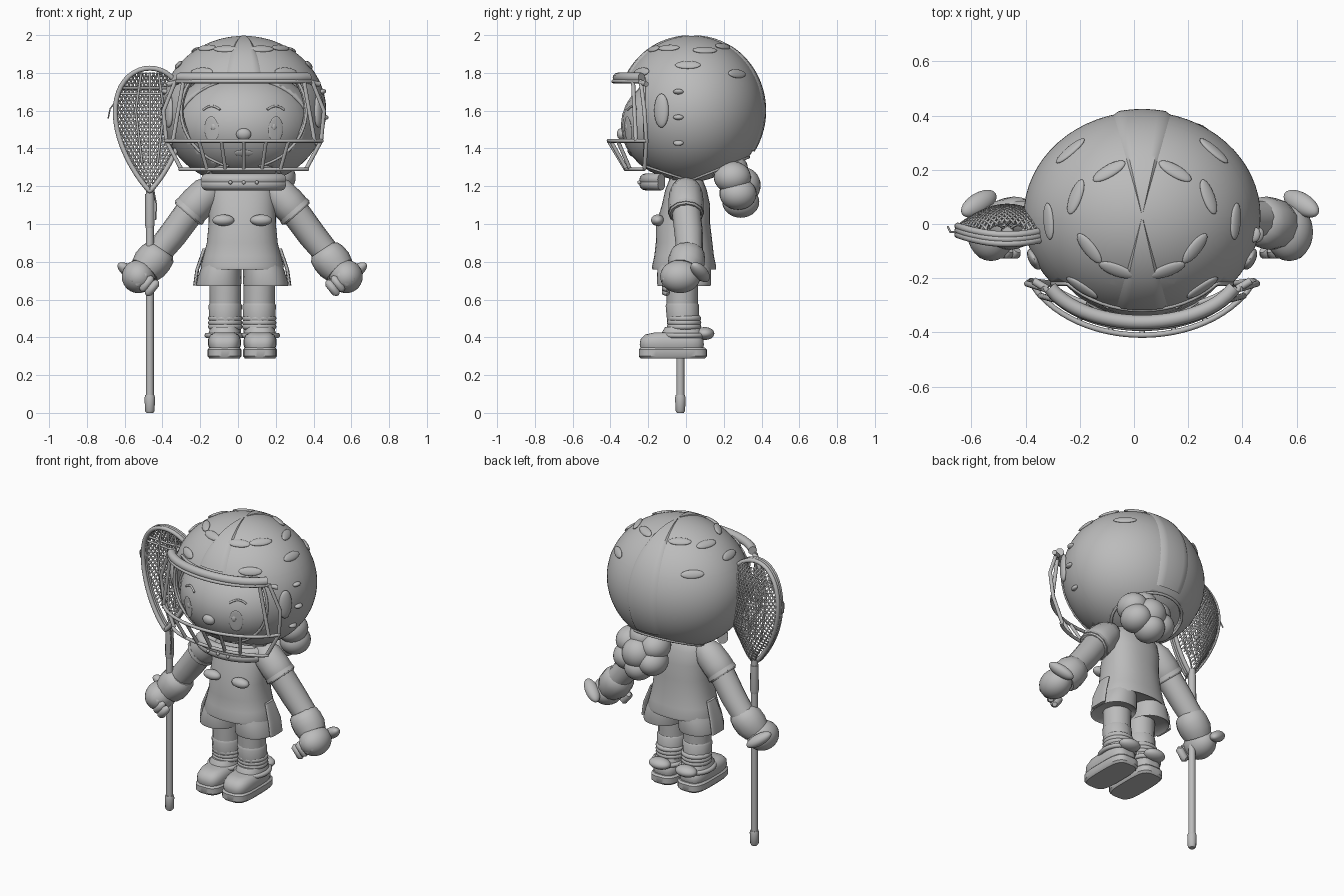
import bpy, bmesh
from math import sin, cos, pi, sqrt, acos, radians
from mathutils import Vector

cube = bpy.data.objects.get("Cube")
if cube:
    bpy.data.objects.remove(cube)

grey = bpy.data.materials.new("matte_grey")
grey.use_nodes = True
grey.diffuse_color = (0.5, 0.5, 0.5, 1)
grey.node_tree.nodes["Principled BSDF"].inputs["Base Color"].default_value = (0.5, 0.5, 0.5, 1)
MID = 0.0225                      # body symmetry line
SIDES = ((-1, "right"), (1, "left"))


def add(name, data):
    data.materials.append(grey)
    ob = bpy.data.objects.new(name, data)
    bpy.context.scene.collection.objects.link(ob)
    return ob


def finish(name, bm):
    bmesh.ops.recalc_face_normals(bm, faces=bm.faces[:])
    me = bpy.data.meshes.new(name)
    bm.to_mesh(me)
    bm.free()
    return add(name, me)


def blob(name, loc, size, normal=None):
    """Ellipsoid; its local z follows the normal and local x stays level."""
    bm = bmesh.new()
    bmesh.ops.create_uvsphere(bm, u_segments=28, v_segments=16, radius=1)
    bmesh.ops.scale(bm, vec=size, verts=bm.verts)
    ob = finish(name, bm)
    ob.location = loc
    if normal:
        ob.rotation_mode = 'QUATERNION'
        ob.rotation_quaternion = Vector(normal).to_track_quat('Z', 'Y')


def tube(name, paths, depth=1.0, cyclic=False, res=4):
    """Round bars along paths; a fourth point value is a radius factor."""
    cu = bpy.data.curves.new(name, 'CURVE')
    cu.dimensions = '3D'
    cu.bevel_depth, cu.bevel_resolution, cu.use_fill_caps = depth, res, True
    for pts in paths:
        sp = cu.splines.new('POLY')
        sp.points.add(len(pts) - 1)
        for p, c in zip(sp.points, pts):
            p.co = (c[0], c[1], c[2], 1)
            p.radius = c[3] if len(c) > 3 else 1
        sp.use_cyclic_u, sp.use_smooth = cyclic, True
    add(name, cu)


def loft(name, sections, power=2.0, n=40):
    """Stack of superellipse sections (cx, cy, z, rx, ry) with end caps."""
    bm = bmesh.new()
    rings = []
    for cx, cy, z, rx, ry in sections:
        ring = []
        for i in range(n):
            c, s = cos(2 * pi * i / n), sin(2 * pi * i / n)
            k = (abs(c) ** power + abs(s) ** power) ** (-1 / power)
            ring.append(bm.verts.new((cx + rx * c * k, cy + ry * s * k, z)))
        rings.append(ring)
    for a, b in zip(rings, rings[1:]):
        for i in range(n):
            j = (i + 1) % n
            bm.faces.new((a[i], a[j], b[j], b[i]))
    bm.faces.new(rings[0])
    bm.faces.new(rings[-1])
    finish(name, bm)


def cut_shell(name, centre, radii, planes, remove, thick):
    """Ellipsoid shell with cleanly cut openings; returns its rim path."""
    bm = bmesh.new()
    bmesh.ops.create_uvsphere(bm, u_segments=64, v_segments=40, radius=1)
    bmesh.ops.scale(bm, vec=radii, verts=bm.verts)
    bmesh.ops.translate(bm, vec=centre, verts=bm.verts)
    for co, no in planes:
        bmesh.ops.bisect_plane(bm, geom=bm.verts[:] + bm.edges[:] + bm.faces[:],
                               plane_co=co, plane_no=no)
    gone = [f for f in bm.faces if remove(f.calc_center_median())]
    bmesh.ops.delete(bm, geom=gone, context='FACES')
    left = {e for e in bm.edges if e.is_boundary}
    v = left.pop().verts[1]
    rim = [v.co.copy()]
    step = [e for e in v.link_edges if e in left]
    while step:
        left.remove(step[0])
        v = step[0].other_vert(v)
        rim.append(v.co.copy())
        step = [e for e in v.link_edges if e in left]
    mod = finish(name, bm).modifiers.new("thickness", 'SOLIDIFY')
    mod.thickness, mod.offset = thick, -1
    return rim


# Helmet shell with face opening and rim
HC, HR = Vector((0.03, 0.03, 1.6)), Vector((0.437, 0.385, 0.396))
def under(p):
    return p.z < 1.23 + (0.4 if p.y > 0.02 else -0.33) * (p.y - 0.02)
rim = cut_shell("helmet", HC, HR,
                [((0, -0.22, 0), (0, 1, 0)), ((0, 0, 1.77), (0, 0, 1)), ((0, 0.02, 0), (0, 1, 0)),
                 ((0, 0.02, 1.23), (0, 0.33, 1)), ((0, 0.02, 1.23), (0, -0.4, 1))],
                lambda p: (p.y < -0.22 and p.z < 1.77) or under(p), 0.02)
tube("helmet_rim", [rim], 0.008, cyclic=True)


def helmet_normal(p):
    return [(p[i] - HC[i]) / HR[i] ** 2 for i in range(3)]


# Raised centre ridges tapering to the crown
for label, mid, last in (("front", -pi / 2, 62), ("back", pi / 2, 122)):
    bm = bmesh.new()
    rows = []
    for t in range(2, last + 1, 3):
        row = []
        for k in range(-4, 5):
            a, th = mid + radians(3.7 * k), radians(t)
            lift = 0.99 if abs(k) == 4 else 1.008 + 0.016 * min(1, t / 40)
            d = Vector((cos(a) * sin(th), sin(a) * sin(th), cos(th))) * lift
            row.append(bm.verts.new(HC + d * HR))
        rows.append(row)
    for r, s in zip(rows, rows[1:]):
        for k in range(8):
            bm.faces.new((r[k], r[k + 1], s[k + 1], s[k]))
    finish("helmet_ridge_" + label, bm)

# Oval vents, ear covers and bolts
vents = ((0.265, 0.27), (0.122, 0.195), (0.345, 0.01), (0.245, 0.1),
         (0.195, -0.09), (0.095, -0.17), (0.222, -0.235))
for s, side in SIDES:
    for i, (dx, y) in enumerate(vents):
        k = 1 - (dx / HR.x) ** 2 - ((y - HC.y) / HR.y) ** 2
        p = (HC.x + s * dx, y, HC.z + HR.z * sqrt(max(k, 0)))
        blob(f"vent_{side}_{i}", p, (0.068, 0.026, 0.012), helmet_normal(p))
    for y, z, w, h, part in ((-0.13, 1.6, 0.042, 0.09, "ear_cover"), (-0.04, 1.7, 0.028, 0.014, "bolt_top"),
                             (-0.04, 1.565, 0.028, 0.014, "bolt_middle"), (-0.04, 1.43, 0.028, 0.014, "bolt_low")):
        k = 1 - ((z - HC.z) / HR.z) ** 2 - ((y - HC.y) / HR.y) ** 2
        p = (HC.x + s * HR.x * sqrt(k), y, z)
        blob(f"{part}_{side}", p, (w, h, 0.021), helmet_normal(p))

# Head, hair and face details
FC, FR = Vector((0.03, 0, 1.52)), Vector((0.375, 0.345, 0.29))
blob("head", FC, FR)
cut_shell("hair", FC, FR * 1.035, [((0, -0.152, 1.6), (0, 1, 0.22))],
          lambda p: p.y + 0.152 + 0.22 * (p.z - 1.6) < 0, 0.02)


def on_face(dx, z):
    k = 1 - (dx / FR.x) ** 2 - ((z - FC.z) / FR.z) ** 2
    return Vector((FC.x + dx, FC.y - FR.y * sqrt(k), z))


def face_plate(name, dx, z, w, h, d=0.005):
    p = on_face(dx, z)
    n = [(p[i] - FC[i]) / FR[i] ** 2 for i in range(3)]
    blob(name, p, (w, h, d), n)


face_plate("nose", 0, 1.475, 0.04, 0.032, 0.025)
face_plate("mouth", 0, 1.375, 0.05, 0.02)
for s, side in SIDES:
    face_plate("eye_" + side, s * 0.17, 1.5, 0.042, 0.07)
    face_plate("pupil_" + side, s * 0.16, 1.515, 0.015, 0.02, 0.009)
    brow = [on_face(s * (0.125 + 0.015 * i), 1.605 + 0.02 * sin(pi * i / 6)) for i in range(7)]
    tube("brow_" + side, [brow], 0.006)

# Side ponytail of round curls
BUN = Vector((0.13, 0.26, 1.205))
blob("curl_middle", BUN + Vector((0, 0.045, 0)), (0.095, 0.09, 0.095))
for i in range(6):
    a = 2 * pi * i / 6 + 0.5
    blob(f"curl_{i}", BUN + Vector((0.1 * cos(a), -0.03 * sin(a), 0.088 * sin(a))),
         (0.088, 0.098, 0.084))


# Face cage and padded visor
def arc(half, front, end, z, n=28):
    out = []
    for i in range(n + 1):
        t = 2 * i / n - 1
        out.append((0.03 + half * t, front + (end - front) * (1 - sqrt(1 - 0.85 * t * t)) / (1 - sqrt(0.15)), z))
    return out


main, low = arc(0.415, -0.41, -0.21, 1.44), arc(0.34, -0.32, -0.22, 1.29)
tube("visor", [arc(0.34, -0.362, -0.235, 1.775)], 0.026)
tube("cage_bars", [main, low, arc(0.36, -0.385, -0.235, 1.755)], 0.01)
tube("cage_uprights", [[main[i], low[i]] for i in (6, 10, 14, 18, 22)], 0.01)
for s, side in SIDES:
    def at(d, y, z):
        return (0.03 + s * d, y, z)
    tube("cage_side_" + side, [[at(0.36, -0.24, 1.76), at(0.425, -0.22, 1.6), at(0.41, -0.21, 1.44), at(0.33, -0.22, 1.29)],
                               [at(0.32, -0.28, 1.75), at(0.375, -0.265, 1.44)]], 0.011)
    tube("cage_clip_" + side, [[at(0.35, -0.24, 1.75), at(0.4, -0.21, 1.74)]], 0.014)

# Chin strap with studs
tube("chin_strap", [[(x, y, z) for x, y, _ in arc(0.2, -0.215, -0.13, 0)] for z in (1.21, 1.235)], 0.032)
for i in (-1, 0, 1):
    blob(f"strap_stud_{i + 1}", (0.03 + 0.07 * i, -0.248, 1.22), (0.01, 0.01, 0.01))

# Jersey, neck and chest pads
loft("jersey", [(MID, cy, z, rx, ry) for z, rx, ry, cy in (
    (0.775, 0.19, 0.15, -0.01), (0.76, 0.218, 0.168, -0.01), (0.775, 0.22, 0.17, -0.01),
    (0.83, 0.205, 0.158, -0.01), (0.9, 0.188, 0.15, -0.01), (1.0, 0.178, 0.143, -0.015),
    (1.1, 0.177, 0.128, 0), (1.18, 0.17, 0.11, 0), (1.23, 0.14, 0.09, 0), (1.25, 0.1, 0.075, 0))], 2.3)
tube("neck", [[(MID, 0, 1.2), (MID, 0, 1.35)]], 0.09)
for s, side in SIDES:
    blob("chest_pad_" + side, (MID + s * 0.1, -0.15, 1.02), (0.058, 0.035, 0.03))

for s, side in SIDES:
    def at(d, y, z, r=1):
        return (MID + s * d, y, z, r)
    # Shorts leg with side panel
    loft("shorts_" + side, [(MID + s * d, -0.01, z, rx, ry) for d, z, rx, ry in (
        (0.122, 0.69, 0.095, 0.115), (0.125, 0.672, 0.118, 0.14), (0.125, 0.685, 0.12, 0.143),
        (0.115, 0.76, 0.106, 0.142), (0.1, 0.84, 0.085, 0.12))], 2.3)
    loft("shorts_panel_" + side, [(MID + s * d, 0, z, 0.01, w) for d, z, w in (
        (0.25, 0.675, 0.06), (0.238, 0.76, 0.06), (0.2, 0.87, 0.04))], 3)
    # Sleeve, arm and glove
    tube("sleeve_" + side, [[at(0.12, 0, 1.19, 0.05), at(0.15, 0, 1.185, 0.073), at(0.19, 0, 1.16, 0.09),
                             at(0.24, 0, 1.11, 0.093), at(0.285, 0, 1.06, 0.092), at(0.292, 0, 1.052, 0.085)]])
    tube("sleeve_hem_" + side, [[at(0.27, 0, 1.075, 0.094), at(0.285, 0, 1.058, 0.096)]])
    tube("arm_" + side, [[at(0.26, 0, 1.09, 0.078), at(0.37, 0.015, 0.94, 0.076), at(0.46, 0.02, 0.83, 0.07)]])
    tube("glove_cuff_" + side, [[at(0.425, 0.01, 0.865, 0.07), at(0.435, 0.01, 0.85, 0.088), at(0.46, 0.005, 0.82, 0.097),
                                 at(0.49, 0, 0.785, 0.097), at(0.515, -0.01, 0.755, 0.085)]])
    blob("hand_" + side, at(0.55, -0.03, 0.722)[:3], (0.107, 0.088, 0.088), (s * 0.62, 0, -0.79))
    blob("thumb_" + side, at(0.595, 0.075, 0.745)[:3], (0.04, 0.034, 0.083), (s * 0.62, -0.38, 0.45))
    for i in range(4):
        d, z = 0.52 + 0.028 * (i - 1.5), 0.695 + 0.022 * (i - 1.5)
        tube(f"finger_{side}_{i}", [[at(d - 0.025, -0.095, z + 0.032, 0.014), at(d - 0.018, -0.105, z + 0.023, 0.024),
                                     at(d + 0.018, -0.105, z - 0.023, 0.024), at(d + 0.025, -0.095, z - 0.032, 0.014)]])
    # Leg, sock and rolled bands
    tube("leg_" + side, [[at(0.09, -0.02, 0.76, 0.086), at(0.09, -0.02, 0.58, 0.083), at(0.09, -0.02, 0.4, 0.075)]])
    tube("sock_" + side, [[at(0.09, -0.02, 0.58, 0.083), at(0.09, -0.02, 0.57, 0.088),
                           at(0.09, -0.015, 0.5, 0.086), at(0.09, 0, 0.4, 0.082)]])
    for i, z in enumerate((0.5, 0.478, 0.456)):
        tube(f"sock_roll_{side}_{i}", [[at(0.09 + 0.075 * cos(a * pi / 16), -0.01 + 0.075 * sin(a * pi / 16), z)
                                       for a in range(32)]], 0.016, cyclic=True)

    # Shoe
    def foot(part, rows, power):
        loft(f"{part}_{side}", [(MID + s * 0.094, cy, z, rx, ry) for z, rx, ry, cy in rows], power)
    foot("sole", ((0.288, 0.08, 0.17, -0.07), (0.3, 0.09, 0.18, -0.07),
                  (0.335, 0.09, 0.18, -0.07), (0.346, 0.08, 0.17, -0.07)), 3.8)
    foot("shoe_upper", ((0.34, 0.08, 0.165, -0.075), (0.36, 0.087, 0.17, -0.075), (0.39, 0.086, 0.166, -0.075),
                        (0.415, 0.075, 0.145, -0.07), (0.425, 0.055, 0.11, -0.06)), 3.4)
    foot("shoe_ankle", ((0.4, 0.085, 0.115, -0.02), (0.43, 0.083, 0.105, -0.02), (0.455, 0.07, 0.09, -0.02)), 2.4)
    tube("shoe_strap_" + side, [[at(0.094 + 0.092 * cos(a * pi / 16), -0.015 + 0.11 * sin(a * pi / 16), 0.41)
                                for a in range(32)]], 0.014, cyclic=True)
    blob("heel_tab_" + side, at(0.094, 0.1, 0.42)[:3], (0.07, 0.05, 0.034))

# Stick shaft, collar and end cap
SX, SY = -0.467, -0.03
tube("stick_shaft", [[(SX, SY, 0.05), (SX, SY, 1.2)]], 0.021)
tube("stick_end_cap", [[(SX, SY, z, r) for z, r in ((0, 0.018), (0.01, 0.025), (0.08, 0.028), (0.095, 0.024))]])
tube("stick_collar", [[(SX, SY, 0.98, 0.022), (SX, SY, 1.0, 0.026), (SX, SY, 1.16, 0.024)]])


# Teardrop head of the stick
def half_width(a):
    return 0.228 * sin(a) * abs(sin(a / 2)) ** 0.8


def bow(x):
    return 0.035 * (x / 0.19) ** 2


outline = []
for i in range(48):
    a = 2 * pi * i / 48
    w = half_width(a) if a <= pi else -half_width(2 * pi - a)
    outline.append((w, 1.5 - 0.325 * cos(a)))
tube("stick_head_frame", [[(SX + x, y + bow(x), z) for x, z in outline] for y in (-0.072, -0.056, -0.04)],
     0.013, cyclic=True)

# Woven pocket bulging backwards
strands = []
for slope in (-0.55, 0.55):
    for k in range(-20, 21):
        path = []
        for i in range(41):
            z = 1.2 + 0.6 * i / 40
            x = 0.02 * k + slope * (z - 1.5)
            a = acos((1.5 - z) / 0.325)
            w = half_width(a)
            if abs(x) < w:
                path.append((SX + x, bow(x) - 0.04 + 0.11 * (1 - (x / w) ** 2) * sin(a), z))
        if len(path) > 1:
            strands.append(path)
tube("pocket_net", strands, 0.005, res=1)
lines = [[(SX - 0.16, -0.03, z), (SX, -0.045, z), (SX + 0.16, -0.03, z)] for z in (1.69, 1.72)]
lines += [[(SX + 0.045 * k, -0.045, 1.8), (SX + 0.075 * k, -0.04, 1.6), (SX + 0.04 * k, -0.04, 1.32)] for k in (-1, 0, 1)]
tube("shooting_strings", lines, 0.007, res=2)
tube("loose_strings", [[(SX - 0.18, -0.03, 1.65), (SX - 0.21, -0.03, 1.61), (SX - 0.22, -0.01, 1.56)],
                       [(SX + 0.02, -0.05, 1.18), (SX + 0.035, -0.06, 1.1), (SX + 0.03, -0.06, 1.02)]], 0.004, res=1)

# Smooth shading with crisp edges
for ob in bpy.context.scene.objects:
    ob.select_set(ob.type == 'MESH')
    if ob.type == 'MESH':
        bpy.context.view_layer.objects.active = ob
bpy.ops.object.shade_smooth_by_angle(angle=radians(40))
